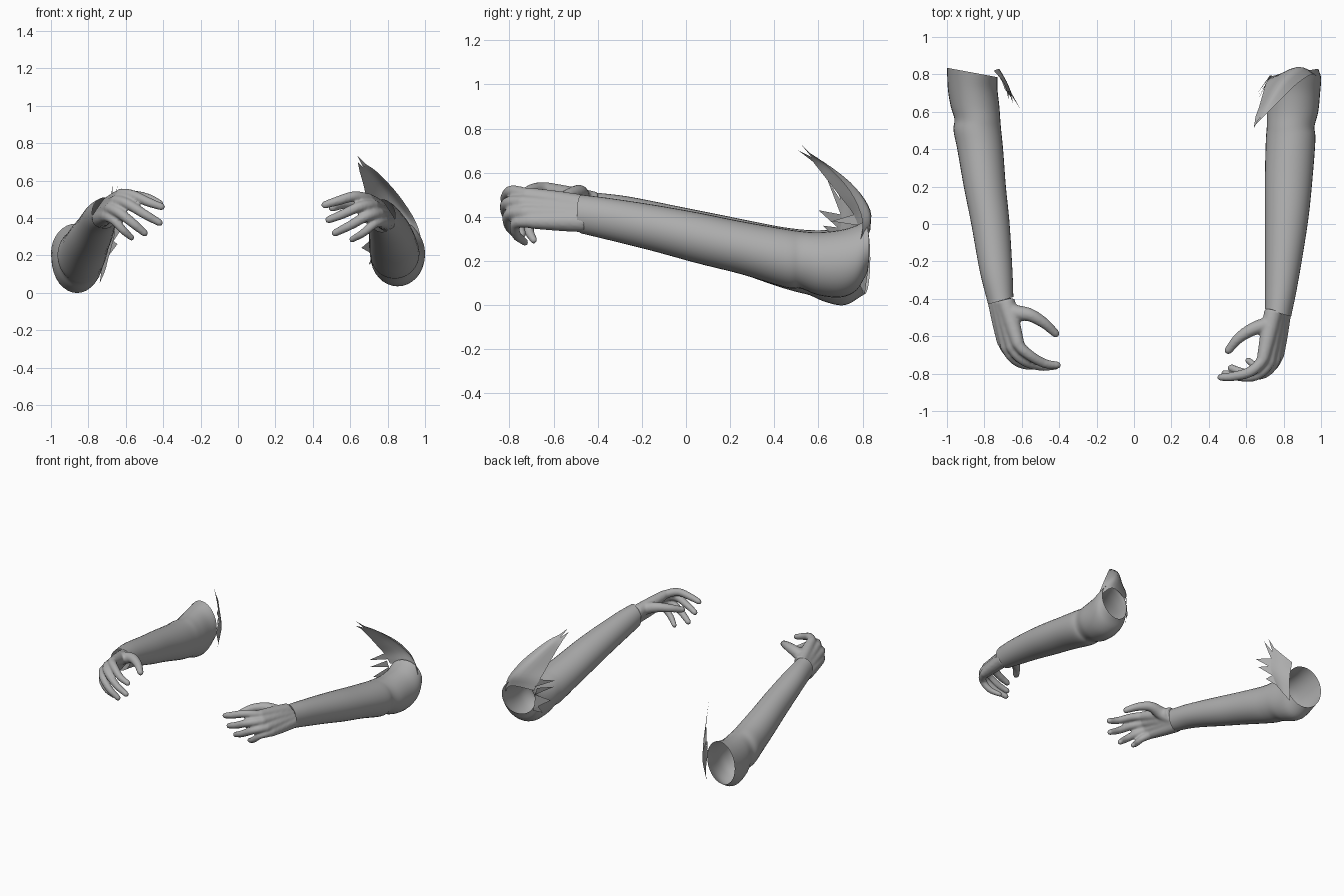
import bpy, bmesh, math
from mathutils import Vector

if "Cube" in bpy.data.objects:
    bpy.data.objects.remove(bpy.data.objects["Cube"])

skin = bpy.data.materials.new("plain grey")
skin.diffuse_color = (0.42, 0.42, 0.42, 1)
skin.use_nodes = True
skin.node_tree.nodes["Principled BSDF"].inputs["Base Color"].default_value = skin.diffuse_color


def smooth_path(points, steps):
    """Catmull-Rom resampling of points of any dimension."""
    p = [Vector(q) for q in points]
    p = [p[0] * 2 - p[1]] + p + [p[-1] * 2 - p[-2]]
    out = []
    for i in range(1, len(p) - 2):
        a, b, c, d = p[i - 1:i + 3]
        for s in range(steps):
            t = s / steps
            out.append((b * 2 + (c - a) * t + (a * 2 - b * 5 + c * 4 - d) * t ** 2
                        + (b * 3 - a - c * 3 + d) * t ** 3) * 0.5)
    return out + [p[-2]]


def loft(bm, rings, closed=True, caps=False):
    rows = [[bm.verts.new(v) for v in ring] for ring in rings]
    n = len(rows[0])
    for r0, r1 in zip(rows, rows[1:]):
        for i in range(n if closed else n - 1):
            j = (i + 1) % n
            bm.faces.new((r0[i], r0[j], r1[j], r1[i]))
    if caps:
        bm.faces.new(rows[0][::-1])
        bm.faces.new(rows[-1])


def finish(bm, name):
    bmesh.ops.recalc_face_normals(bm, faces=bm.faces)
    for f in bm.faces:
        f.smooth = True
    mesh = bpy.data.meshes.new(name)
    bm.to_mesh(mesh)
    bm.free()
    mesh.materials.append(skin)
    ob = bpy.data.objects.new(name, mesh)
    bpy.context.collection.objects.link(ob)
    return ob


def forearm(name, sections, sides=32):
    """Open tube; each section is y, x range, z range, slant of the ring."""
    rings = []
    for y, x0, x1, z0, z1, slant in smooth_path(sections, 5):
        ring = []
        for k in range(sides):
            a = math.tau * k / sides
            c, s = math.cos(a), math.sin(a)
            side = c if x0 + x1 > 0 else -c
            ring.append(((x0 + x1) / 2 + c * (x1 - x0) / 2, y + slant * side,
                         (z0 + z1) / 2 + s * (z1 - z0) / 2))
        rings.append(ring)
    bm = bmesh.new()
    loft(bm, rings)
    finish(bm, name)


def tube(bm, points, sides=14):
    """Round-ended tube through points x, y, z, radius."""
    path = smooth_path(points, 5)
    end = (path[-1].xyz - path[-2].xyz).normalized()
    tip, r = path[-1].xyz, path[-1].w
    for along, scale in ((0.5, 0.86), (0.8, 0.6), (0.97, 0.25)):
        path.append(Vector((*(tip + end * r * along), r * scale)))
    rings = []
    for i, q in enumerate(path):
        t = (path[min(i + 1, len(path) - 1)].xyz - path[max(i - 1, 0)].xyz).normalized()
        u = t.cross(Vector((0, 0, 1))).normalized()
        v = t.cross(u)
        rings.append([q.xyz + (u * math.cos(math.tau * k / sides)
                               + v * math.sin(math.tau * k / sides)) * q.w
                      for k in range(sides)])
    loft(bm, rings, caps=True)


def hand(name, wrist, fingers, thumb):
    """Palm bones and fingers fused into one skin."""
    bm = bmesh.new()
    spread = (Vector(fingers[0][0]) - Vector(fingers[3][0])) * 0.30
    for i, f in enumerate(fingers):
        start = Vector(wrist) + spread * (1 - i * 2 / 3)
        knuckle = Vector(f[0])
        mid = start.lerp(knuckle, 0.5)
        tube(bm, [(*start, 0.050), (*mid, 0.044), (*knuckle, 0.034)])
        r = 0.022 if i == 3 else 0.025
        tube(bm, [(*mid, 0.034), (*f[0], 0.031), (*f[1], r + 0.003),
                  (*f[2], r), (*f[3], r - 0.005)])
    tube(bm, [(*wrist, 0.05)] + [(*p, r) for p, r in zip(thumb, (0.046, 0.036, 0.029, 0.022))])
    ob = finish(bm, name)
    m = ob.modifiers.new("fuse", 'REMESH')
    m.mode, m.voxel_size, m.use_smooth_shade = 'VOXEL', 0.008, True
    m = ob.modifiers.new("soften", 'SMOOTH')
    m.factor, m.iterations = 0.5, 4


def torn_flap(name, rows, spikes):
    """Curved sheet through rows of points, with loose pointed shreds."""
    cross = [smooth_path(r, 4) for r in rows]
    grid = zip(*[smooth_path(col, 4) for col in zip(*cross)])
    bm = bmesh.new()
    loft(bm, [list(r) for r in grid], closed=False)
    for tri in spikes:
        bm.faces.new([bm.verts.new(v) for v in tri])
    finish(bm, name)


# Forearms, from wrist to open elbow
forearm("forearm_a", [
    (-0.475, .70, .84, .325, .50, -.02), (-0.35, .70, .87, .295, .485, 0),
    (-0.15, .70, .905, .245, .455, 0), (0.05, .70, .935, .19, .42, 0),
    (0.25, .70, .955, .14, .38, 0), (0.45, .705, .97, .08, .345, 0),
    (0.52, .71, .965, .075, .335, 0), (0.60, .71, .985, .045, .33, 0),
    (0.70, .715, .995, .035, .34, 0), (0.77, .72, 1.0, .065, .36, .01),
    (0.81, .73, .985, .13, .38, .02)])
forearm("forearm_b", [
    (-0.41, -.78, -.645, .345, .51, -.02), (-0.25, -.825, -.65, .31, .49, 0),
    (0.0, -.87, -.665, .225, .44, 0), (0.20, -.91, -.685, .16, .40, 0),
    (0.40, -.945, -.70, .09, .36, 0), (0.50, -.965, -.71, .06, .345, 0),
    (0.56, -.96, -.715, .045, .34, 0), (0.63, -.98, -.72, .015, .34, 0),
    (0.72, -.995, -.73, .0, .35, 0), (0.81, -1.0, -.73, .05, .37, .025)])

# Hands with half-curled fingers, index to little finger
hand("hand_a", (0.77, -0.46, 0.415), [
    [(.69, -.72, .50), (.62, -.79, .515), (.53, -.815, .49), (.465, -.82, .47)],
    [(.72, -.74, .465), (.65, -.81, .46), (.56, -.815, .42), (.485, -.80, .39)],
    [(.75, -.73, .42), (.69, -.80, .41), (.60, -.80, .36), (.52, -.77, .32)],
    [(.77, -.70, .38), (.73, -.77, .37), (.67, -.77, .32), (.61, -.73, .285)]],
    [(.73, -.53, .455), (.64, -.56, .48), (.56, -.61, .475), (.505, -.675, .455)])
hand("hand_b", (-0.71, -0.41, 0.43), [
    [(-.62, -.64, .525), (-.56, -.70, .52), (-.48, -.745, .485), (-.41, -.755, .46)],
    [(-.65, -.66, .49), (-.59, -.73, .475), (-.50, -.76, .42), (-.42, -.76, .375)],
    [(-.68, -.66, .45), (-.63, -.73, .425), (-.56, -.755, .37), (-.50, -.745, .32)],
    [(-.70, -.63, .41), (-.66, -.70, .385), (-.615, -.71, .335), (-.57, -.69, .295)]],
    [(-.65, -.47, .48), (-.56, -.485, .51), (-.48, -.53, .50), (-.42, -.585, .475)])

# Torn upper-arm remnants rising from the elbows
torn_flap("elbow_flap_a", [
    [(.99, .78, .25), (.90, .835, .34), (.74, .79, .33)],
    [(.95, .80, .38), (.86, .835, .43), (.71, .76, .41)],
    [(.86, .74, .52), (.79, .77, .53), (.69, .70, .49)],
    [(.75, .63, .64), (.72, .66, .62), (.67, .63, .58)],
    [(.68, .56, .69), (.67, .57, .67), (.65, .575, .65)]],
    [[(.68, .56, .69), (.67, .57, .67), (.64, .52, .73)],
     [(.67, .57, .67), (.65, .575, .65), (.64, .51, .70)],
     [(.73, .79, .36), (.71, .76, .41), (.65, .66, .38)],
     [(.73, .79, .30), (.72, .78, .35), (.66, .66, .33)],
     [(.73, .80, .20), (.73, .79, .30), (.66, .70, .24)],
     [(.74, .80, .18), (.73, .79, .24), (.70, .74, .15)]])
torn_flap("elbow_flap_b", [
    [(-.74, .81, .05), (-.72, .83, .22), (-.75, .82, .36)],
    [(-.71, .77, .12), (-.68, .76, .29), (-.70, .76, .44)],
    [(-.69, .72, .20), (-.655, .70, .34), (-.68, .71, .50)]],
    [[(-.68, .71, .50), (-.67, .71, .45), (-.67, .66, .59)],
     [(-.67, .71, .46), (-.66, .705, .40), (-.645, .64, .57)],
     [(-.66, .705, .41), (-.655, .70, .34), (-.60, .60, .43)],
     [(-.655, .70, .35), (-.67, .71, .27), (-.61, .62, .36)],
     [(-.67, .71, .28), (-.69, .72, .20), (-.645, .66, .26)]])
